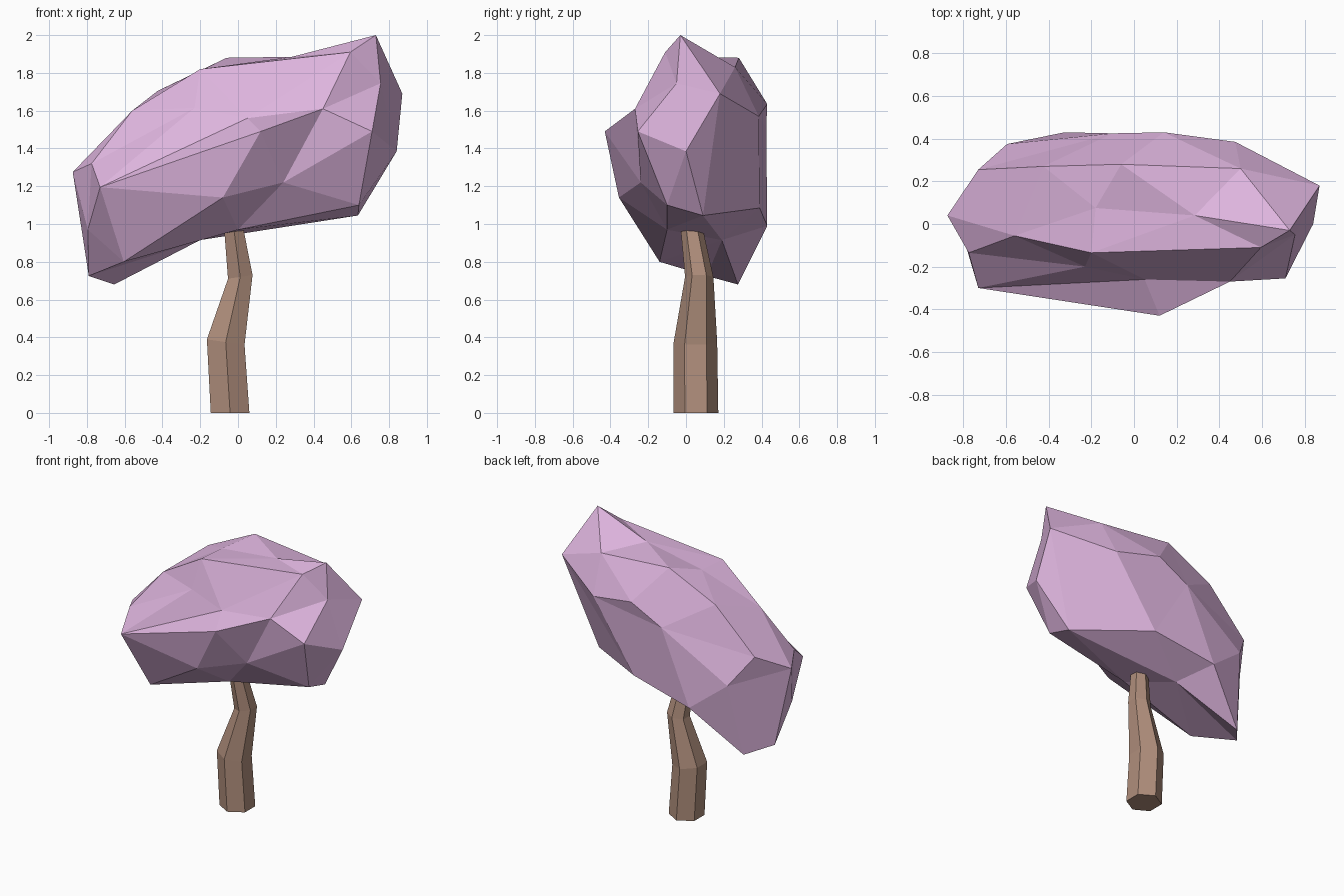
import bpy, bmesh, math
from mathutils import Vector

if "Cube" in bpy.data.objects:
    bpy.data.objects.remove(bpy.data.objects["Cube"])


def make_object(name, bm, color):
    bmesh.ops.recalc_face_normals(bm, faces=bm.faces)
    mesh = bpy.data.meshes.new(name)
    bm.to_mesh(mesh)
    bm.free()
    mat = bpy.data.materials.new(name + "_color")
    mat.diffuse_color = (*color, 1)
    mat.use_nodes = True
    mat.node_tree.nodes["Principled BSDF"].inputs["Base Color"].default_value = mat.diffuse_color
    mesh.materials.append(mat)
    obj = bpy.data.objects.new(name, mesh)
    bpy.context.collection.objects.link(obj)
    return obj


# Trunk: bent, tapering six-sided column (centre x, y, z, radius, tilt)
bm = bmesh.new()
rings = []
for cx, cy, cz, r, tilt in [(-.042, .053, 0, .118, 0), (-.065, .05, .375, .115, -.14),
                            (.012, .07, .72, .075, .15), (-.03, .022, 1.03, .055, 0)]:
    ring = []
    for i in range(6):
        a = math.radians(30 + 60 * i)
        dx, dy = r * math.cos(a), r * math.sin(a)
        ring.append(bm.verts.new((cx + dx, cy + dy, cz + tilt * dx)))
    rings.append(ring)
for lo, hi in zip(rings, rings[1:]):
    for i in range(6):
        j = (i + 1) % 6
        bm.faces.new((lo[i], lo[j], hi[j], hi[i]))
bm.faces.new(rings[0])
bm.faces.new(rings[-1])
make_object("trunk", bm, (.43, .27, .2))

# Canopy: corner points of the faceted, tilted crown
corners = [
    (.73, -.03, 2), (.595, -.11, 1.91), (.87, .18, 1.69), (.84, 0, 1.385),
    (.64, -.1, 1.1), (.635, .09, 1.045), (.755, -.05, 1.745), (.71, -.255, 1.49),
    (.45, -.27, 1.61), (.12, -.43, 1.49), (.24, -.24, 1.22), (-.08, -.355, 1.14),
    (-.73, -.3, 1.195), (-.775, -.135, 1.32), (-.875, .04, 1.275), (-.795, -.08, .97),
    (-.79, .11, .725), (-.605, -.14, .8), (-.655, .275, .68), (-.2, -.135, 1.82),
    (-.56, -.055, 1.6), (.285, .04, 1.885), (-.06, .28, 1.88), (-.18, .075, 1.82),
    (.5, .26, 1.83), (.475, .385, 1.57), (.14, .43, 1.635), (-.73, .255, 1.4),
    (-.595, .375, 1.2), (-.425, .27, 1.705), (-.325, .43, .99), (-.1, .425, 1.51),
    (.145, .39, 1.085), (-.2, .19, .915), (-.23, -.2, 1.615), (.05, -.26, 1.56),
    (0, -.1, .97)]

# Connect the corners by a hull on a ball, then move them to their real places
bm = bmesh.new()
real = {}
for x, y, z in corners:
    d = Vector((x / .8, y / .42, (z - .35 * x - 1.37) / .48))
    real[bm.verts.new(d.normalized() * (.9 + .1 * d.length ** .3))] = (x, y, z)
bmesh.ops.convex_hull(bm, input=bm.verts[:])
for v in bm.verts:
    v.co = real[v]
make_object("canopy", bm, (.73, .46, .73))
